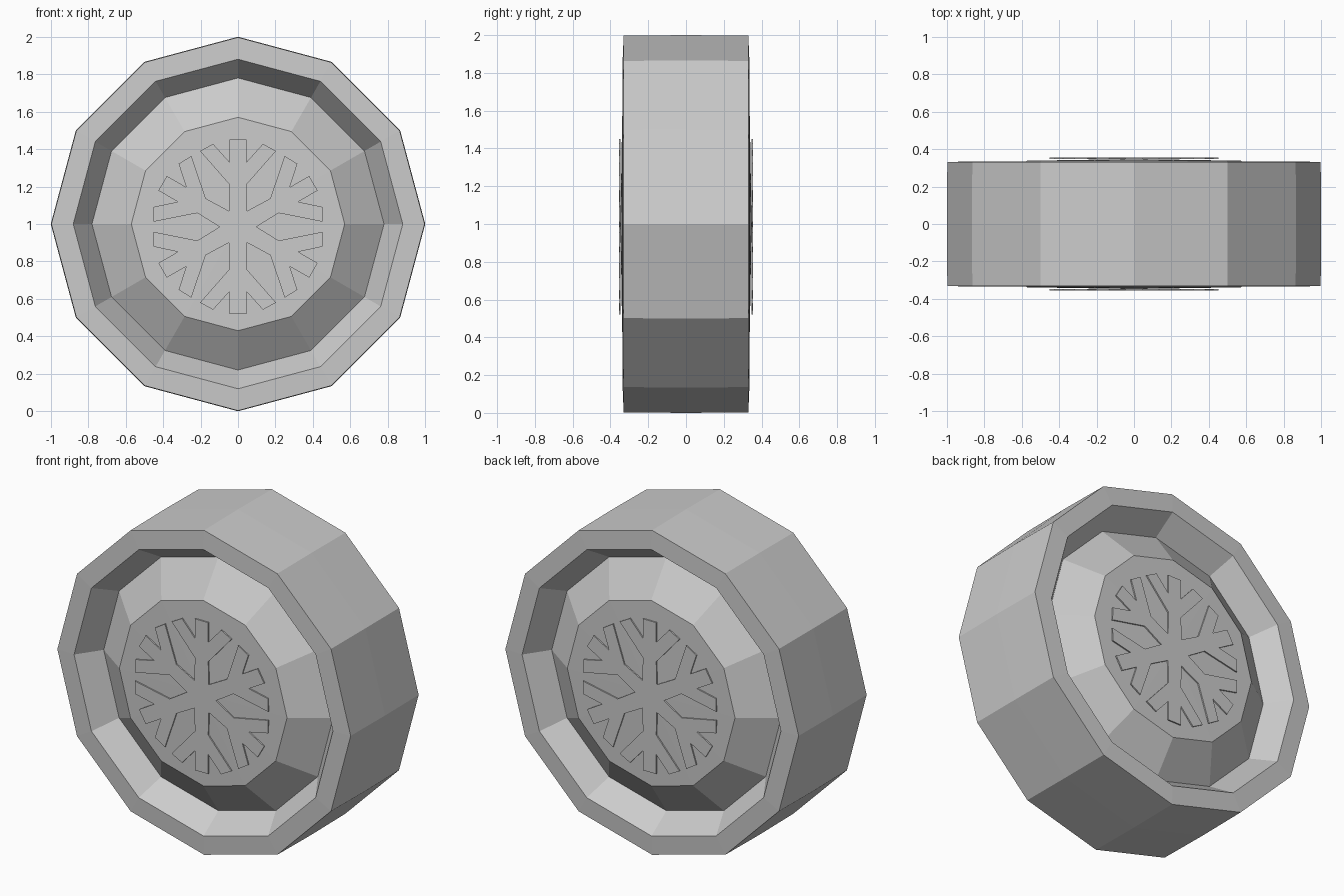
import bpy
import bmesh
from math import sin, cos, pi

cube = bpy.data.objects.get("Cube")
if cube:
    bpy.data.objects.remove(cube, do_unlink=True)

SIDES = 12

grey = bpy.data.materials.new("plain_grey")
grey.use_nodes = True
colour = (0.6, 0.6, 0.6, 1)
grey.diffuse_color = colour
grey.node_tree.nodes["Principled BSDF"].inputs["Base Color"].default_value = colour


def finish(bm, name):
    bmesh.ops.recalc_face_normals(bm, faces=bm.faces)
    mesh = bpy.data.meshes.new(name)
    bm.to_mesh(mesh)
    bm.free()
    mesh.materials.append(grey)
    obj = bpy.data.objects.new(name, mesh)
    bpy.context.collection.objects.link(obj)
    return obj


# Twelve-sided drum: rim, sunken groove and raised centre on both faces
def build_drum():
    half = [(0.57, 0.338), (0.78, 0.19), (0.88, 0.335), (0.997, 0.33)]
    profile = [(r, -y) for r, y in half] + [(1, 0)] + half[::-1]
    bm = bmesh.new()
    rings = []
    for r, y in profile:
        angles = [2 * pi * i / SIDES for i in range(SIDES)]
        rings.append([bm.verts.new((r * cos(a), y, 1 + r * sin(a))) for a in angles])
    for a, b in zip(rings, rings[1:]):
        for i in range(SIDES):
            j = (i + 1) % SIDES
            bm.faces.new((a[i], a[j], b[j], b[i]))
    # shallow centre caps
    for ring, y in ((rings[0], -0.347), (rings[-1], 0.347)):
        tip = bm.verts.new((0, y, 1))
        for i in range(SIDES):
            bm.faces.new((ring[i], ring[(i + 1) % SIDES], tip))
    return finish(bm, "drum_body")


# Six-armed snowflake plate: half an arm as (along, across), mirrored and repeated
def build_snowflake(name, side):
    half = [(0.085, 0.049), (0.225, 0.045), (0.405, 0.203),
            (0.443, 0.133), (0.345, 0.045), (0.465, 0.045)]
    arm = [(u, -v) for u, v in half] + half[:0:-1]
    bm = bmesh.new()
    outline = []
    for k in range(6):
        a = pi / 2 + k * pi / 3
        for u, v in arm:
            x, z = u * cos(a) - v * sin(a), u * sin(a) + v * cos(a)
            outline.append(bm.verts.new((x, side * 0.346, 0.985 + z)))
    face = bm.faces.new(outline)
    raised = bmesh.ops.extrude_face_region(bm, geom=[face], use_keep_orig=True)
    verts = [g for g in raised["geom"] if isinstance(g, bmesh.types.BMVert)]
    bmesh.ops.translate(bm, verts=verts, vec=(0, side * 0.008, 0))
    return finish(bm, name)


build_drum()
build_snowflake("front_snowflake", -1)
build_snowflake("back_snowflake", 1)
